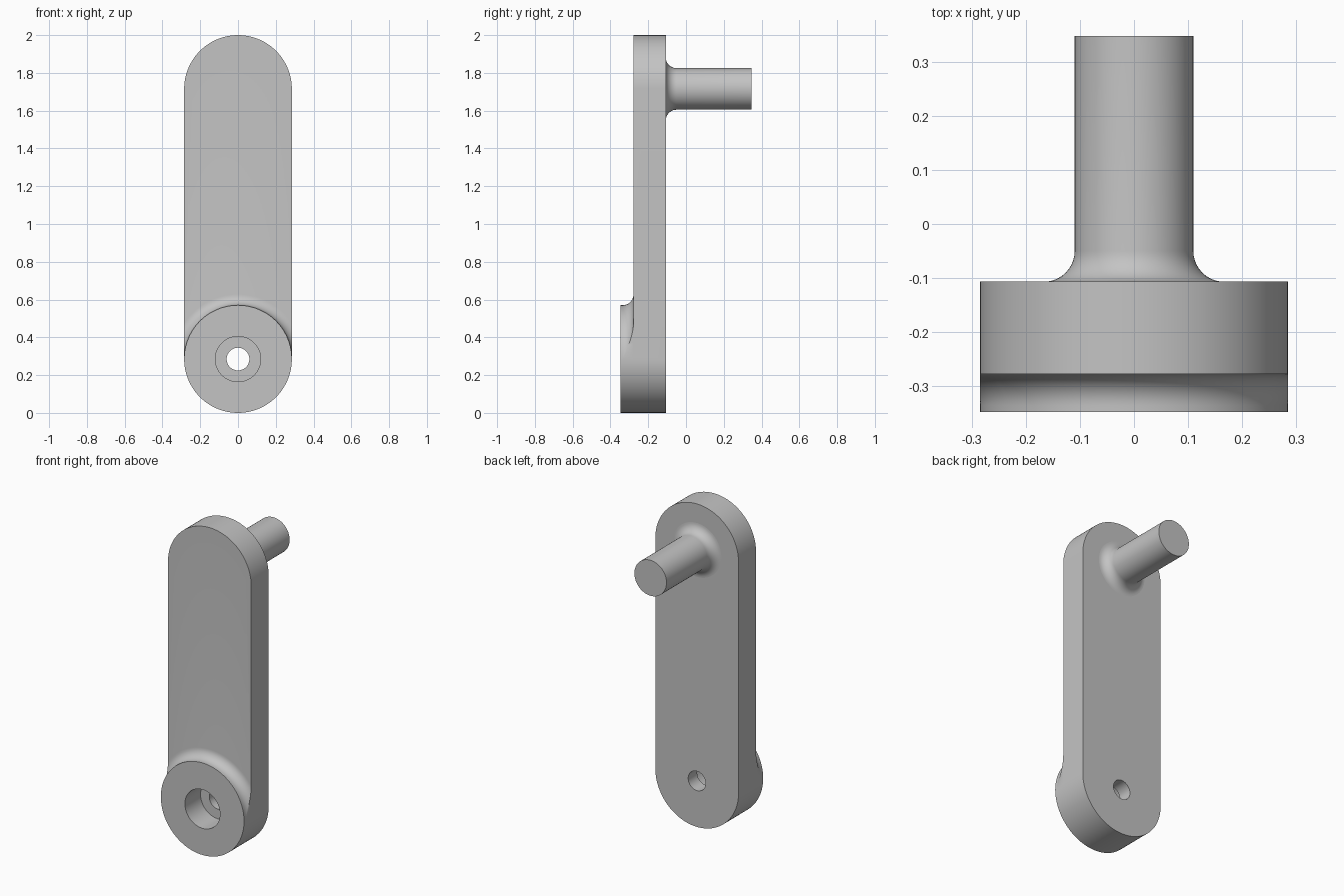
import bpy, bmesh
from math import sin, cos, pi, sqrt

cube = bpy.data.objects.get("Cube")
if cube:
    bpy.data.objects.remove(cube)

# One grey material
grey = bpy.data.materials.new("plain grey")
grey.use_nodes = True
colour = (0.55, 0.55, 0.55, 1)
grey.diffuse_color = colour
grey.node_tree.nodes["Principled BSDF"].inputs["Base Color"].default_value = colour

R = 0.285                      # arm half width and hub radius
HUB_Z, PIN_Z = R, 2 - R        # hub and pin axes
BACK, FACE, HUB_FRONT = -0.107, -0.278, -0.348
FILLET = 0.058
HALF = 64                      # segments per half turn
STEPS = 10                     # segments across a fillet


def finish(name, loops, closed):
    """Join successive loops of points with faces; wrap round or cap the ends."""
    bm = bmesh.new()
    rows = [[bm.verts.new(p) for p in loop] for loop in loops]
    pairs = list(zip(rows, rows[1:]))
    if closed:
        pairs.append((rows[-1], rows[0]))
    else:
        bm.faces.new(rows[0])
        bm.faces.new(rows[-1])
    for a, b in pairs:
        for i in range(len(a)):
            j = (i + 1) % len(a)
            bm.faces.new((a[i], a[j], b[j], b[i]))
    bmesh.ops.remove_doubles(bm, verts=bm.verts, dist=1e-5)
    bmesh.ops.dissolve_degenerate(bm, edges=bm.edges, dist=1e-6)
    bmesh.ops.recalc_face_normals(bm, faces=bm.faces)
    mesh = bpy.data.meshes.new(name)
    bm.to_mesh(mesh)
    bm.free()
    obj = bpy.data.objects.new(name, mesh)
    bpy.context.collection.objects.link(obj)
    mesh.materials.append(grey)
    bpy.ops.object.select_all(action='DESELECT')
    obj.select_set(True)
    bpy.context.view_layer.objects.active = obj
    bpy.ops.object.shade_smooth_by_angle(angle=0.6)
    return obj


# Directions round the hub: the upper half turn can be lifted to the arm's top
rays = [(pi * i / HALF, True) for i in range(HALF + 1)]
rays += [(pi + pi * i / HALF, False) for i in range(HALF + 1)]


def ring(r, y):
    return [(r * cos(a), y, HUB_Z + r * sin(a)) for a, up in rays]


def outline(y):
    return [(R * cos(a), y, (PIN_Z if up else HUB_Z) + R * sin(a)) for a, up in rays]


def reach(a, up):
    """How far the hub fillet spreads before the arm's straight side cuts it."""
    return min(R + FILLET, R / max(abs(cos(a)), 0.01)) if up else R


def fillet_loop(t, y=None):
    points = []
    for a, up in rays:
        r = R + t * (reach(a, up) - R)
        dip = sqrt(max(0, FILLET ** 2 - (R + FILLET - r) ** 2))
        depth = FACE - FILLET + dip if y is None else y
        points.append((r * cos(a), depth, HUB_Z + r * sin(a)))
    return points


# Arm with its filleted hub and stepped bolt hole
hole, bore, floor = 0.06, 0.12, -0.195
loops = [ring(hole, BACK), ring(hole, floor), ring(bore, floor),
         ring(bore, HUB_FRONT), ring(R, HUB_FRONT)]
loops += [fillet_loop((i / STEPS) ** 2) for i in range(STEPS + 1)]
loops += [fillet_loop(1, FACE), outline(FACE), outline(BACK)]
finish("crank_arm", loops, True)

# Handle pin with a flared root
PIN_R, FLARE = 0.11, 0.057
profile = [(PIN_R + FLARE, BACK - 0.01)]
for i in range(STEPS + 1):
    u = pi / 2 * i / STEPS
    profile.append((PIN_R + FLARE * (1 - sin(u)), BACK + FLARE * (1 - cos(u))))
profile.append((PIN_R, 0.348))
turns = [2 * pi * i / HALF for i in range(HALF)]
finish("handle_pin", [[(r * cos(a), y, PIN_Z + r * sin(a)) for a in turns]
                      for r, y in profile], False)
